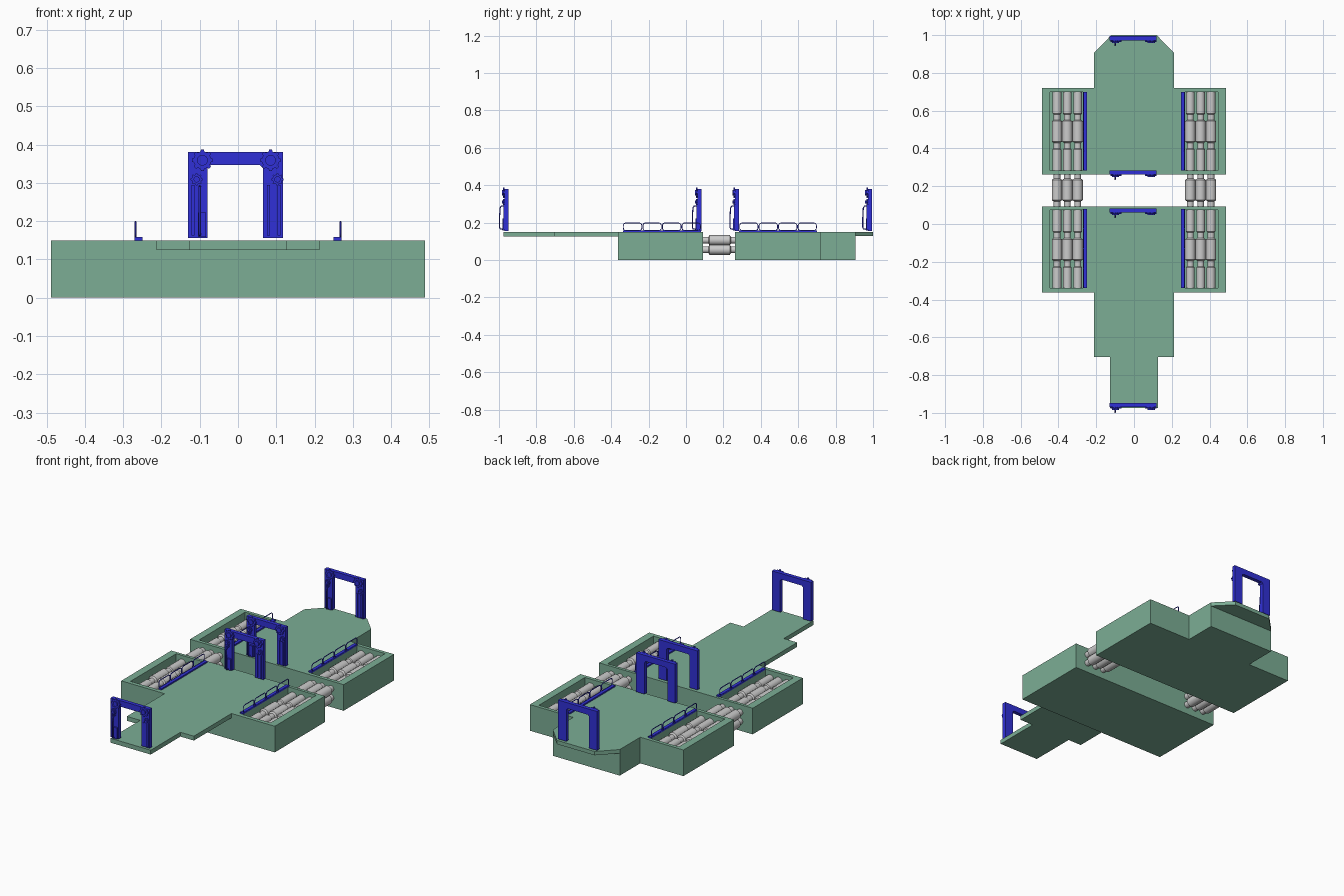
import bpy, bmesh, math

if "Cube" in bpy.data.objects:
    bpy.data.objects.remove(bpy.data.objects["Cube"])


def material(name, rgb):
    m = bpy.data.materials.new(name)
    m.diffuse_color = (*rgb, 1)
    m.use_nodes = True
    m.node_tree.nodes["Principled BSDF"].inputs["Base Color"].default_value = m.diffuse_color
    return m


GREEN = material("green_paint", (0.2, 0.42, 0.3))
BLUE = material("blue_paint", (0.03, 0.03, 0.68))


def add_object(name, mesh, mat=None, smooth=False):
    ob = bpy.data.objects.new(name, mesh)
    bpy.context.collection.objects.link(ob)
    if mat:
        mesh.materials.append(mat)
    if smooth:
        bpy.ops.object.select_all(action='DESELECT')
        ob.select_set(True)
        bpy.context.view_layer.objects.active = ob
        bpy.ops.object.shade_smooth_by_angle(angle=math.radians(35))
    return ob


def prism(name, pts, lo, hi, axis='Z', mat=None):
    """Extrude a flat outline from lo to hi along an axis."""
    place = {'X': lambda a, b, h: (h, a, b),
             'Y': lambda a, b, h: (a, h, b),
             'Z': lambda a, b, h: (a, b, h)}[axis]
    bm = bmesh.new()
    n = len(pts)
    low = [bm.verts.new(place(a, b, lo)) for a, b in pts]
    high = [bm.verts.new(place(a, b, hi)) for a, b in pts]
    bm.faces.new(low)
    bm.faces.new(high)
    for i in range(n):
        j = (i + 1) % n
        bm.faces.new((low[i], low[j], high[j], high[i]))
    bmesh.ops.recalc_face_normals(bm, faces=bm.faces)
    me = bpy.data.meshes.new(name)
    bm.to_mesh(me)
    bm.free()
    return add_object(name, me, mat)


def box(name, x0, x1, y0, y1, z0, z1, mat=None):
    return prism(name, [(x0, y0), (x1, y0), (x1, y1), (x0, y1)], z0, z1, 'Z', mat)


def mirrored(half):
    return half + [(-x, y) for x, y in reversed(half)]


def circle(cx, cz, r, n):
    return [(cx + r * math.cos(2 * math.pi * i / n),
             cz + r * math.sin(2 * math.pi * i / n)) for i in range(n)]


def tube(name, pts, radius, closed, mat):
    cu = bpy.data.curves.new(name, 'CURVE')
    cu.dimensions = '3D'
    cu.bevel_depth = radius
    cu.bevel_resolution = 1
    cu.use_fill_caps = True
    sp = cu.splines.new('POLY')
    sp.points.add(len(pts) - 1)
    for p, co in zip(sp.points, pts):
        p.co = (*co, 1)
    sp.use_cyclic_u = closed
    tmp = bpy.data.objects.new(name + "_path", cu)
    bpy.context.collection.objects.link(tmp)
    deps = bpy.context.evaluated_depsgraph_get()
    me = bpy.data.meshes.new_from_object(tmp.evaluated_get(deps))
    bpy.data.objects.remove(tmp)
    return add_object(name, me, mat, True)


def rounded_rect(a0, a1, b0, b1, r, steps=4):
    pts = []
    for k, (ca, cb) in enumerate([(a1 - r, b1 - r), (a0 + r, b1 - r),
                                  (a0 + r, b0 + r), (a1 - r, b0 + r)]):
        for i in range(steps + 1):
            t = math.pi / 2 * (k + i / steps)
            pts.append((ca + r * math.cos(t), cb + r * math.sin(t)))
    return pts


# hulls with open side troughs
H = 0.15
front = prism("front_hull", mirrored([(0.488, -0.363), (0.488, 0.092)]), 0, H, 'Z', GREEN)
rear = prism("rear_hull", mirrored([(0.213, 0.905), (0.213, 0.72), (0.488, 0.72), (0.488, 0.262)]),
             0, H, 'Z', GREEN)
for hull, y0, y1 in ((front, -0.34, 0.075), (rear, 0.282, 0.70)):
    for s in (-1, 1):
        cutter = box("trough_cutter", *sorted((s * 0.266, s * 0.445)), y0, y1, 0.02, 0.3)
        cutter.hide_render = True
        mod = hull.modifiers.new("trough", 'BOOLEAN')
        mod.operation = 'DIFFERENCE'
        mod.solver = 'EXACT'
        mod.object = cutter
        bpy.context.view_layer.objects.active = hull
        bpy.ops.object.modifier_apply(modifier=mod.name)
        bpy.data.objects.remove(cutter)

# thin decks at the two ends
prism("front_deck", mirrored([(0.128, -0.975), (0.128, -0.705), (0.213, -0.705), (0.213, -0.363)]),
      0.125, H, 'Z', GREEN)
prism("rear_lip", mirrored([(0.213, 0.905), (0.12, 1.0)]), 0.128, H, 'Z', GREEN)

# stepped pipes running through both hulls
THIN, MID, THICK = 0.018, 0.023, 0.027
profile = [(-0.338, MID)]
for c in (-0.135, 0.18, 0.49):
    profile += [(c - 0.095, MID), (c - 0.09, THIN), (c - 0.06, THIN), (c - 0.054, THICK),
                (c + 0.054, THICK), (c + 0.06, THIN), (c + 0.09, THIN), (c + 0.095, MID)]
profile.append((0.698, MID))


def pipe(x, z, sides=16):
    bm = bmesh.new()
    rings = [[bm.verts.new((a, y, b)) for a, b in circle(x, z, r, sides)] for y, r in profile]
    for p, q in zip(rings, rings[1:]):
        for i in range(sides):
            j = (i + 1) % sides
            bm.faces.new((p[i], p[j], q[j], q[i]))
    bm.faces.new(rings[0])
    bm.faces.new(rings[-1])
    bmesh.ops.recalc_face_normals(bm, faces=bm.faces)
    me = bpy.data.meshes.new("pipe")
    bm.to_mesh(me)
    bm.free()
    add_object("pipe", me, None, True)


for s in (-1, 1):
    for x in (0.298, 0.353, 0.408):
        for z in (0.055, 0.106):
            pipe(s * x, z)

# railings: foot strip and four wire hoops each
for s in (-1, 1):
    for y0, y1 in ((-0.338, 0.08), (0.284, 0.70)):
        box("railing_foot", *sorted((s * 0.25, s * 0.27)), y0, y1, H, 0.158, BLUE)
        w = (y1 - y0) / 4
        for i in range(4):
            loop = rounded_rect(y0 + i * w + 0.003, y0 + (i + 1) * w - 0.003, 0.157, 0.198, 0.014)
            tube("railing_hoop", [(s * 0.268, a, b) for a, b in loop], 0.0025, True, BLUE)


# gates: frame, gears, rods and handle, all facing the front
def gear(x, z, r, teeth, y):
    pts = []
    for i in range(teeth):
        for f, rr in ((-0.3, 0.82), (-0.16, 1), (0.16, 1), (0.3, 0.82)):
            t = 2 * math.pi * (i + f) / teeth + math.pi / 2
            pts.append((x + r * rr * math.cos(t), z + r * rr * math.sin(t)))
    prism("gate_gear", pts, y - 0.008, y, 'Y', BLUE)
    prism("gate_gear_hub", circle(x, z, r * 0.5, 16), y - 0.014, y - 0.008, 'Y', BLUE)


def gate(back):
    f = back - 0.022
    xl, xr, il, ir = -0.13, 0.118, -0.08, 0.065
    prism("gate_frame", [(xl, 0.156), (il, 0.156), (il, 0.338), (il + 0.008, 0.346),
                         (ir - 0.008, 0.346), (ir, 0.338), (ir, 0.156), (xr, 0.156),
                         (xr, 0.38), (xl, 0.38)], f, back, 'Y', BLUE)
    gear(-0.093, 0.359, 0.028, 8, f)
    gear(0.085, 0.359, 0.028, 8, f)
    gear(-0.108, 0.309, 0.016, 8, f)
    gear(0.103, 0.309, 0.016, 8, f)
    for x in (-0.117, 0.107):
        box("gate_slide", x - 0.004, x + 0.004, f - 0.006, f, 0.162, 0.295, BLUE)
    box("gate_guide", 0.076, 0.083, f - 0.004, f, 0.162, 0.295, BLUE)
    box("gate_latch", -0.105, -0.083, f - 0.01, f, 0.158, 0.222, BLUE)
    bow = [(f, 0.29), (f - 0.018, 0.288), (f - 0.024, 0.278), (f - 0.027, 0.225),
           (f - 0.027, 0.175), (f - 0.023, 0.166), (f, 0.163)]
    tube("gate_handle", [(-0.1, y, z) for y, z in bow], 0.0035, False, BLUE)


for back in (-0.948, 0.083, 0.284, 0.994):
    gate(back)
